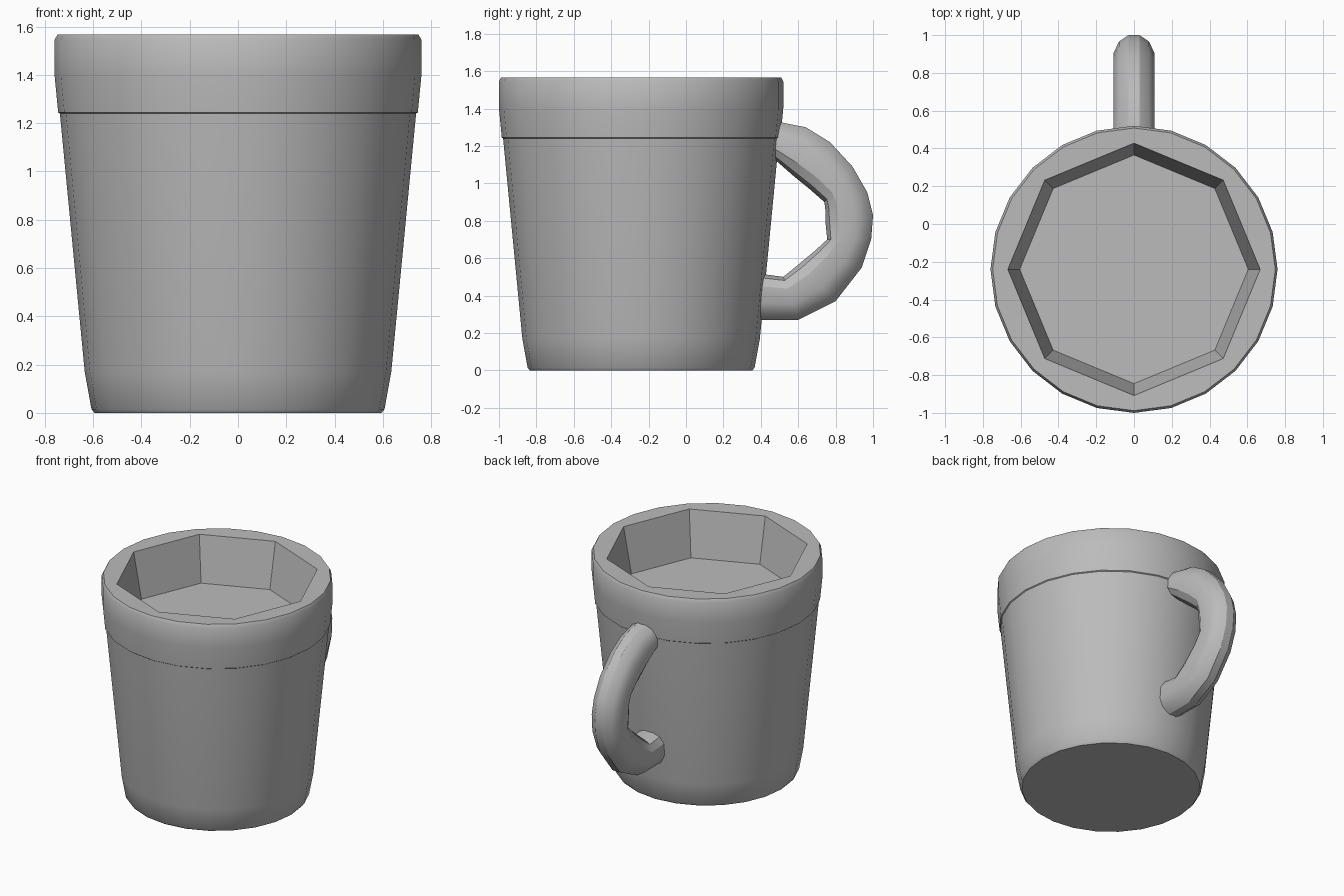
import bpy, bmesh
from math import sin, cos, pi
from mathutils import Vector

cube = bpy.data.objects.get("Cube")
if cube:
    bpy.data.objects.remove(cube, do_unlink=True)

grey = bpy.data.materials.new("plain_grey")
grey.use_nodes = True
colour = (0.5, 0.5, 0.5, 1)
grey.diffuse_color = colour
grey.node_tree.nodes["Principled BSDF"].inputs["Base Color"].default_value = colour


def skin(name, rings, angle):
    """Join a series of equal rings of points into a capped solid."""
    bm = bmesh.new()
    loops = [[bm.verts.new(p) for p in ring] for ring in rings]
    for a, b in zip(loops, loops[1:]):
        for i in range(len(a)):
            j = (i + 1) % len(a)
            bm.faces.new((a[i], a[j], b[j], b[i]))
    bm.faces.new(loops[0])
    bm.faces.new(loops[-1])
    bmesh.ops.recalc_face_normals(bm, faces=bm.faces)
    mesh = bpy.data.meshes.new(name)
    bm.to_mesh(mesh)
    bm.free()
    mesh.materials.append(grey)
    obj = bpy.data.objects.new(name, mesh)
    bpy.context.collection.objects.link(obj)
    bpy.ops.object.select_all(action="DESELECT")
    obj.select_set(True)
    bpy.context.view_layer.objects.active = obj
    bpy.ops.object.shade_smooth_by_angle(angle=angle)
    return obj


SIDES = 24
CENTRE_Y = -0.24


def circle(r, z, octagon=False):
    """Ring about the cup axis, optionally squeezed onto an octagon."""
    points = []
    for i in range(SIDES):
        a = 2 * pi * i / SIDES
        k = r
        if octagon:
            k = r * cos(pi / 8) / cos((i % 3) * pi / 12 - pi / 8)
        points.append((k * cos(a), CENTRE_Y + k * sin(a), z))
    return points


# Cup: tapered wall, upright rim band, then an octagonal well
outside = [(0.595, 0), (0.607, 0.015), (0.635, 0.17), (0.734, 1.2),
           (0.738, 1.24), (0.745, 1.245), (0.76, 1.4), (0.76, 1.545), (0.748, 1.567)]
rings = [circle(r, z) for r, z in outside]
rings += [circle(0.668, 1.565, True), circle(0.605, 1.24, True)]
skin("cup", rings, pi / 6)

# Handle: stations of outer and inner edge points in the side plane
stations = [((0.46, 1.335), (0.46, 1.14)), ((0.64, 1.3), (0.58, 1.035)),
            ((0.77, 1.22), (0.66, 0.97)), ((0.89, 1.09), (0.74, 0.9)),
            ((0.97, 0.95), (0.745, 0.86)), ((1.0, 0.83), (0.745, 0.8)),
            ((0.99, 0.7), (0.755, 0.7)), ((0.94, 0.55), (0.69, 0.64)),
            ((0.8, 0.37), (0.6, 0.565)), ((0.6, 0.27), (0.52, 0.5)),
            ((0.37, 0.27), (0.37, 0.52))]
HALF_WIDTH = 0.112
STEPS = 12


def section(outer, inner):
    """Cross-section rounded on the outside and flatter on the inside."""
    o, i = Vector((0, *outer)), Vector((0, *inner))
    middle, half = (o + i) / 2, (o - i) / 2
    ring = []
    for k in range(STEPS):
        a = 2 * pi * (k + 0.5) / STEPS
        c, s = cos(a) / cos(pi / STEPS), sin(a)
        depth = c if c > 0 else -abs(c) ** 0.6
        ring.append(middle + half * depth + Vector((HALF_WIDTH * s, 0, 0)))
    return ring


skin("handle", [section(o, i) for o, i in stations], pi / 6)
